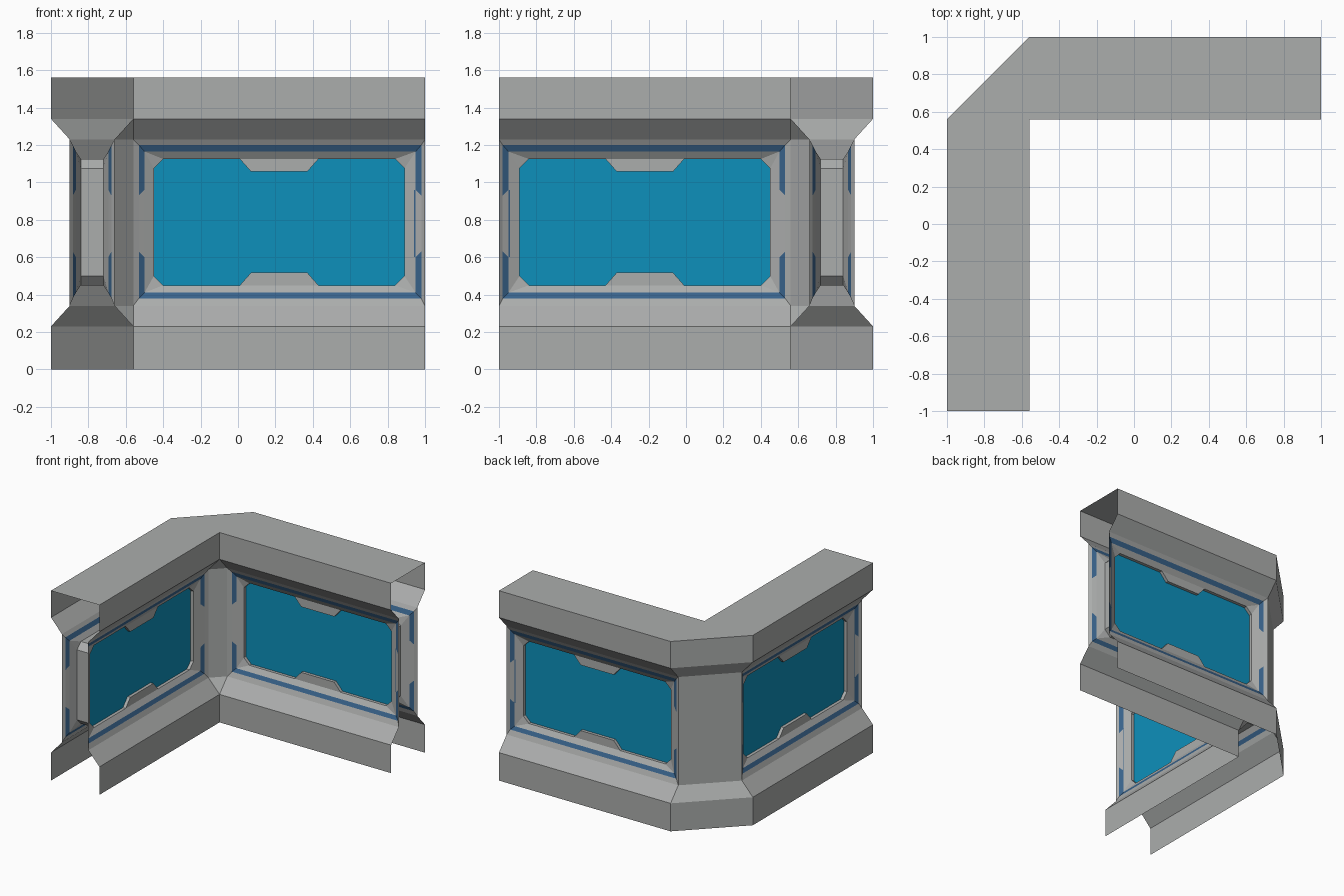
import bpy, bmesh

if "Cube" in bpy.data.objects:
    bpy.data.objects.remove(bpy.data.objects["Cube"])


def material(name, rgb):
    m = bpy.data.materials.new(name)
    m.diffuse_color = (*rgb, 1)
    m.use_nodes = True
    m.node_tree.nodes["Principled BSDF"].inputs["Base Color"].default_value = m.diffuse_color
    return m


GREY = material("wall grey", (0.41, 0.42, 0.415))
BLUE = material("stripe blue", (0.04, 0.125, 0.26))
GLASS = material("window blue", (0.004, 0.28, 0.50))


def build(name, faces, mats):
    """faces: list of (points, material index, flip)"""
    bm = bmesh.new()
    cache = {}
    for pts, mi, flip in faces:
        vs = []
        for p in pts:
            k = tuple(round(c, 4) for c in p)
            if k not in cache:
                cache[k] = bm.verts.new(k)
            if cache[k] not in vs:
                vs.append(cache[k])
        if len(vs) < 3:
            continue
        f = bm.faces.new(vs[::-1] if flip else vs)
        f.material_index = mi
    me = bpy.data.meshes.new(name)
    bm.to_mesh(me)
    bm.free()
    for m in mats:
        me.materials.append(m)
    ob = bpy.data.objects.new(name, me)
    bpy.context.collection.objects.link(ob)
    return ob


# Plan outlines of the corner: wide (plinth, cornice) and narrow (wall)
OUT_WIDE = [(1, 1), (-.56, 1), (-1, .56), (-1, -1)]
OUT_WALL = [(1, .9), (-.56, .9), (-.9, .56), (-.9, -1)]
IN_WIDE = [(1, .56), (-.56, .56), (-.56, .56), (-.56, -1)]
IN_WALL = [(1, .66), (-.56, .66), (-.66, .56), (-.66, -1)]


def band(a, za, b, zb, flip, segs=range(3)):
    return [([(*a[i], za), (*a[i + 1], za), (*b[i + 1], zb), (*b[i], zb)], 0, flip)
            for i in segs]


# Plinth, cornice and the corner posts between the windows
plinth, cornice, posts = [], [], []
for wide, wall, flip in ((OUT_WIDE, OUT_WALL, False), (IN_WIDE, IN_WALL, True)):
    plinth += band(wide, 0, wide, .23, flip) + band(wide, .23, wall, .34, flip)
    cornice += band(wall, 1.23, wide, 1.34, flip) + band(wide, 1.34, wide, 1.56, flip)
    posts += band(wall, .34, wall, 1.23, flip, [1])
cornice += band(OUT_WIDE, 1.56, IN_WIDE, 1.56, False)
build("plinth", plinth, [GREY])
build("cornice", cornice, [GREY])
build("corner_posts", posts, [GREY])


def ring(x0, x1, z0, z1, d, c=0, h=0, s0=.61, s1=.95):
    """Loop around a window: c = corner cut, h = notch height, s = side splits"""
    low = [(x0 + c, z0), (.01, z0), (.07, z0 + h), (.37, z0 + h), (.43, z0), (x1 - c, z0)]
    high = [(x1 - c, z1), (.43, z1), (.37, z1 - h), (.07, z1 - h), (.01, z1), (x0 + c, z1)]
    right = [(x1, z0 + c), (x1, s0), (x1, s1), (x1, z1 - c)]
    left = [(x0, z1 - c), (x0, s1), (x0, s0), (x0, z0 + c)]
    return [(x, d, z) for x, z in low + right + high + left]


HOLE = (-.45, .89, .45, 1.125)
RINGS = [
    ring(-.56, 1, .34, 1.23, 0),
    ring(-.53, .98, .38, 1.20, .017, s0=.63, s1=.93),
    ring(-.50, .95, .41, 1.165, .033, s0=.60, s1=.96),
    ring(*HOLE, .06, c=.05),
    ring(*HOLE, .06, c=.05, h=.068),
    ring(*HOLE, .085, c=.05, h=.068),
    ring(*HOLE, .12, c=.05, h=.068),
]
SIDE_GAPS = (7, 17)      # middle of the two upright sides carries no stripe

# Window panels: two legs, each with an outer and an inner face
for leg in ("back", "left"):
    for side in ("outer", "inner"):
        def place(p):
            x, d, z = p
            y = .9 - d if side == "outer" else .66 + d
            return (x, y, z) if leg == "back" else (-y, -x, z)
        flip = (side == "outer") != (leg == "left")
        frame = []
        for r in range(len(RINGS) - 1):
            a, b = RINGS[r], RINGS[r + 1]
            n = len(a)
            for i in range(n):
                j = (i + 1) % n
                stripe = 1 if r == 1 and i not in SIDE_GAPS else 0
                frame.append(([place(p) for p in (a[i], a[j], b[j], b[i])], stripe, flip))
        build(f"{leg}_{side}_frame", frame, [GREY, BLUE])
        build(f"{leg}_{side}_window", [([place(p) for p in RINGS[5]], 0, flip)], [GLASS])
        # thin line joining the stripes at the open end
        line = [(.942, .034, .6), (.949, .031, .6), (.949, .031, .96), (.942, .034, .96)]
        build(f"{leg}_{side}_thin_line", [([place(p) for p in line], 0, flip)], [BLUE])
